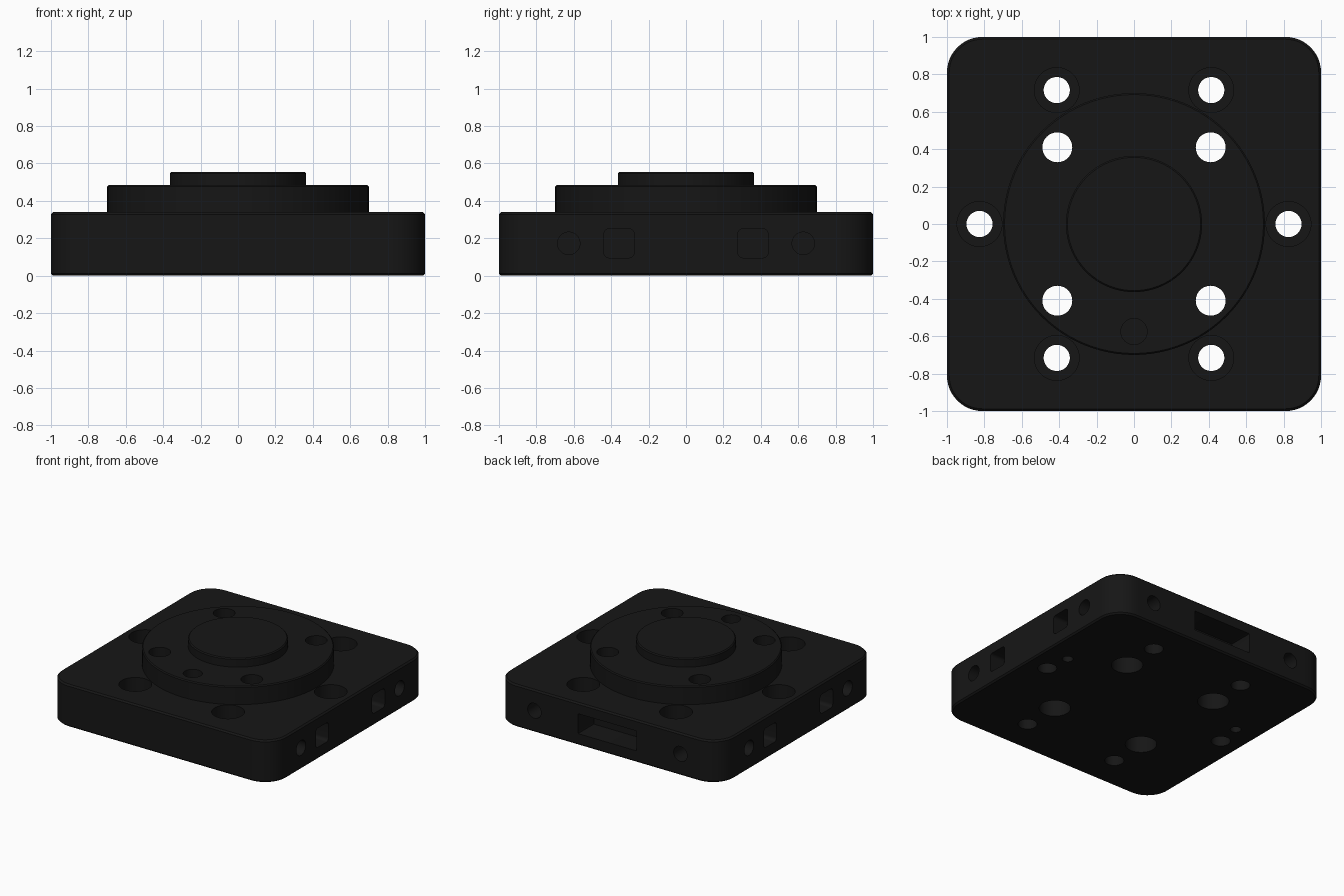
import bpy, bmesh
from math import sin, cos, pi, radians
from mathutils import Vector

if "Cube" in bpy.data.objects:
    bpy.data.objects.remove(bpy.data.objects["Cube"])

black = bpy.data.materials.new("black_anodised")
black.diffuse_color = (0.008, 0.008, 0.008, 1)
black.use_nodes = True
black.node_tree.nodes["Principled BSDF"].inputs["Base Color"].default_value = black.diffuse_color


def circle(r, n=48):
    return [(r * cos(2 * pi * i / n), r * sin(2 * pi * i / n)) for i in range(n)]


def rounded_rect(hx, hy, r, n=6):
    pts = []
    for k, (sx, sy) in enumerate([(1, 1), (-1, 1), (-1, -1), (1, -1)]):
        for i in range(n + 1):
            a = (k + i / n) * pi / 2
            pts.append((sx * (hx - r) + r * cos(a), sy * (hy - r) + r * sin(a)))
    return pts


def loft(bm, rings, place=lambda p: p):
    """Closed solid through a stack of (outline, height) rings."""
    loops = [[bm.verts.new(place(Vector((x, y, z)))) for x, y in o] for o, z in rings]
    n = len(loops[0])
    for a, b in zip(loops, loops[1:]):
        for i in range(n):
            j = (i + 1) % n
            bm.faces.new((a[i], a[j], b[j], b[i]))
    bm.faces.new(loops[0][::-1])
    bm.faces.new(loops[-1])


def make_object(name, bm):
    bmesh.ops.recalc_face_normals(bm, faces=bm.faces[:])
    me = bpy.data.meshes.new(name)
    bm.to_mesh(me)
    bm.free()
    ob = bpy.data.objects.new(name, me)
    bpy.context.collection.objects.link(ob)
    me.materials.append(black)
    return ob


# Square base plate with chamfered rims
bm = bmesh.new()
c = 0.012
loft(bm, [(rounded_rect(1 - d, 1 - d, 0.19 - d, 12), z)
          for d, z in [(c, 0), (0, c), (0, 0.34 - c), (c, 0.34)]])
base = make_object("base_plate", bm)

# Turntable disc with raised centre boss
bm = bmesh.new()
profile = [(0.70, 0.34), (0.70, 0.477), (0.692, 0.485), (0.364, 0.485),
           (0.364, 0.547), (0.356, 0.555)]
loft(bm, [(circle(r, 96), z) for r, z in profile])
turntable = make_object("turntable", bm)

# All holes and pockets gathered in one cutter
bm = bmesh.new()


def drill(x, y, steps):
    loft(bm, [(circle(r), z) for r, z in steps], lambda p: p + Vector((x, y, 0)))


for s in (-1, 1):
    # mounting holes, counterbored from above
    bore = [(0.07, -0.1), (0.07, 0.2), (0.12, 0.2), (0.12, 0.6)]
    drill(0.826 * s, 0, bore)
    for t in (-1, 1):
        drill(0.413 * s, 0.716 * t, bore)
        # turntable holes, with wider access from below
        drill(0.41 * s, 0.41 * t, [(0.115, -0.1), (0.115, 0.2), (0.08, 0.2), (0.08, 0.7)])
    # blind dowel holes underneath
    drill(0.8 * s, 0.2, [(0.04, -0.1), (0.04, 0.15)])
    # side screw holes and square pockets
    for t in (-1, 1):
        loft(bm, [(circle(0.06), -0.1), (circle(0.06), 0.2)],
             lambda p: Vector((s * (1 - p.z), 0.627 * t + p.x, 0.173 + p.y)))
        loft(bm, [(rounded_rect(0.08, 0.077, 0.025), d) for d in (-0.1, 0.13)],
             lambda p: Vector((s * (1 - p.z), 0.358 * t + p.x, 0.173 + p.y)))
    # back screw holes
    loft(bm, [(circle(0.06), -0.1), (circle(0.06), 0.2)],
         lambda p: Vector((0.65 * s + p.x, 1 - p.z, 0.173 + p.y)))
# index hole on the turntable
drill(0, -0.575, [(0.07, 0.37), (0.07, 0.7)])
# connector slot in the back
loft(bm, [(rounded_rect(0.26, 0.08, 0.006, 2), d) for d in (-0.1, 0.2)],
     lambda p: Vector((p.x, 1 - p.z, 0.173 + p.y)))
cutter = make_object("hole_cutter", bm)
cutter.hide_render = True

# Cut the holes and shade smooth
for ob in (base, turntable):
    mod = ob.modifiers.new("holes", "BOOLEAN")
    mod.operation = "DIFFERENCE"
    mod.solver = "EXACT"
    mod.object = cutter
    bpy.ops.object.select_all(action="DESELECT")
    ob.select_set(True)
    bpy.context.view_layer.objects.active = ob
    bpy.ops.object.modifier_apply(modifier=mod.name)
    bpy.ops.object.shade_smooth_by_angle(angle=radians(30))
bpy.data.objects.remove(cutter)
